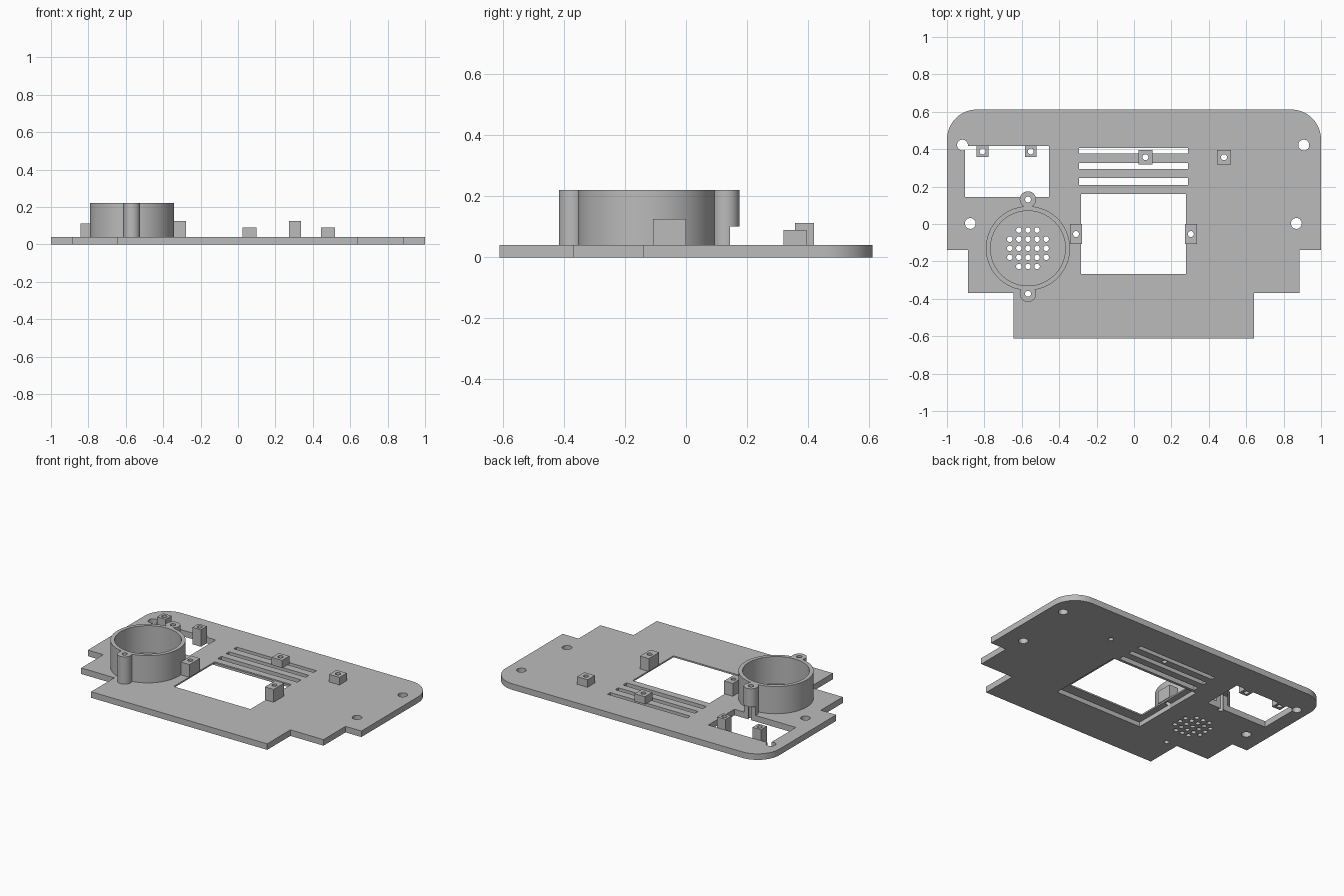
import bpy
import bmesh
import math

if "Cube" in bpy.data.objects:
    bpy.data.objects.remove(bpy.data.objects["Cube"], do_unlink=True)

grey = bpy.data.materials.new("plain grey")
grey.use_nodes = True
grey.diffuse_color = (0.5, 0.5, 0.5, 1)
grey.node_tree.nodes["Principled BSDF"].inputs["Base Color"].default_value = (0.5, 0.5, 0.5, 1)

T = 0.04      # plate thickness
HOLE = 0.016  # screw hole radius


def prism(name, outline, z0, z1):
    """Extrude a flat outline between two heights."""
    bm = bmesh.new()
    face = bm.faces.new([bm.verts.new((x, y, z0)) for x, y in outline])
    out = bmesh.ops.extrude_face_region(bm, geom=[face])
    for v in out["geom"]:
        if isinstance(v, bmesh.types.BMVert):
            v.co.z = z1
    bmesh.ops.recalc_face_normals(bm, faces=bm.faces)
    mesh = bpy.data.meshes.new(name)
    bm.to_mesh(mesh)
    bm.free()
    mesh.materials.append(grey)
    obj = bpy.data.objects.new(name, mesh)
    bpy.context.collection.objects.link(obj)
    return obj


def arc(x, y, r, start, end, n):
    angles = [math.radians(start + (end - start) * i / n) for i in range(n + 1)]
    return [(x + r * math.cos(a), y + r * math.sin(a)) for a in angles]


def box(name, x0, x1, y0, y1, z0, z1):
    return prism(name, [(x0, y0), (x1, y0), (x1, y1), (x0, y1)], z0, z1)


def cylinder(name, x, y, r, z0, z1, n=32):
    return prism(name, arc(x, y, r, 0, 360, n)[:-1], z0, z1)


def combine(obj, other, operation="DIFFERENCE"):
    """Apply a boolean and discard the helper."""
    other.hide_render = True
    mod = obj.modifiers.new("bool", "BOOLEAN")
    mod.operation = operation
    mod.solver = "EXACT"
    mod.object = other
    bpy.context.view_layer.objects.active = obj
    bpy.ops.object.modifier_apply(modifier=mod.name)
    bpy.data.objects.remove(other, do_unlink=True)


def drill(obj, x, y, r=HOLE, n=20):
    combine(obj, cylinder("cutter", x, y, r, -0.1, 0.4, n))


# Base plate: rounded rear corners, stepped front
outline = [(-0.645, -0.612), (0.642, -0.612), (0.642, -0.37), (0.884, -0.37),
           (0.884, -0.14), (1, -0.14)]
outline += arc(0.84, 0.452, 0.16, 0, 90, 12) + arc(-0.84, 0.452, 0.16, 90, 180, 12)
outline += [(-1, -0.14), (-0.887, -0.14), (-0.887, -0.37), (-0.645, -0.37)]
plate = prism("base_plate", outline, 0, T)

# Screen window with a wider pocket underneath, and the side window
combine(plate, box("cutter", -0.283, 0.278, -0.267, 0.16, -0.1, 0.1))
combine(plate, box("cutter", -0.325, 0.32, -0.335, 0.19, -0.1, 0.03))
combine(plate, box("cutter", -0.904, -0.455, 0.144, 0.417, -0.1, 0.1))

# Vent slots
for y0, y1 in ((0.208, 0.246), (0.294, 0.326), (0.376, 0.406)):
    combine(plate, box("cutter", -0.294, 0.289, y0, y1, -0.1, 0.1))

# Mounting holes
for x, y in ((-0.917, 0.422), (0.908, 0.422), (-0.875, 0.003), (0.868, 0.003)):
    drill(plate, x, y, 0.029, 32)

# Speaker grille
CX, CY = -0.567, -0.13
for i in range(-2, 3):
    for j in range(-2, 3):
        if abs(i) + abs(j) < 4:
            drill(plate, CX + i * 0.0487, CY + j * 0.0487, 0.0147, 16)

# Speaker ring with two screw lugs
TOP = 0.22
ring = cylinder("speaker_ring", CX, CY, 0.225, T, TOP, 96)
lugs = [(CX, CY + side * 0.256) for side in (1, -1)]
lugs = [(CX, 0.131), (CX, -0.373)]
for x, y in lugs:
    combine(ring, cylinder("lug", x, y, 0.044, T, TOP), "UNION")
combine(ring, cylinder("cutter", CX, CY, 0.2, 0, 0.4, 96))
combine(ring, box("cutter", CX - 0.1, CX + 0.1, 0.144, 0.3, 0, 0.1))
for x, y in lugs:
    drill(ring, x, y)
    drill(plate, x, y)

# Square standoffs: name, centre, half sizes, bottom, top
standoffs = [
    ("side_window_post_right", -0.81, 0.388, 0.031, 0.031, 0, 0.112),
    ("side_window_post_left", -0.552, 0.388, 0.031, 0.031, 0, 0.112),
    ("board_post_right", 0.061, 0.357, 0.038, 0.038, T, 0.09),
    ("board_post_left", 0.481, 0.357, 0.038, 0.038, T, 0.09),
    ("screen_block_right", -0.31, -0.054, 0.032, 0.054, T, 0.125),
    ("screen_block_left", 0.304, -0.054, 0.032, 0.054, T, 0.125),
]
parts = [plate, ring]
for name, x, y, hx, hy, z0, z1 in standoffs:
    post = box(name, x - hx, x + hx, y - hy, y + hy, z0, z1)
    drill(post, x, y)
    drill(plate, x, y)
    parts.append(post)

# Smooth the curved walls, keep edges sharp
bpy.ops.object.select_all(action="DESELECT")
for obj in parts:
    obj.select_set(True)
bpy.context.view_layer.objects.active = plate
bpy.ops.object.shade_smooth_by_angle(angle=math.radians(30))
